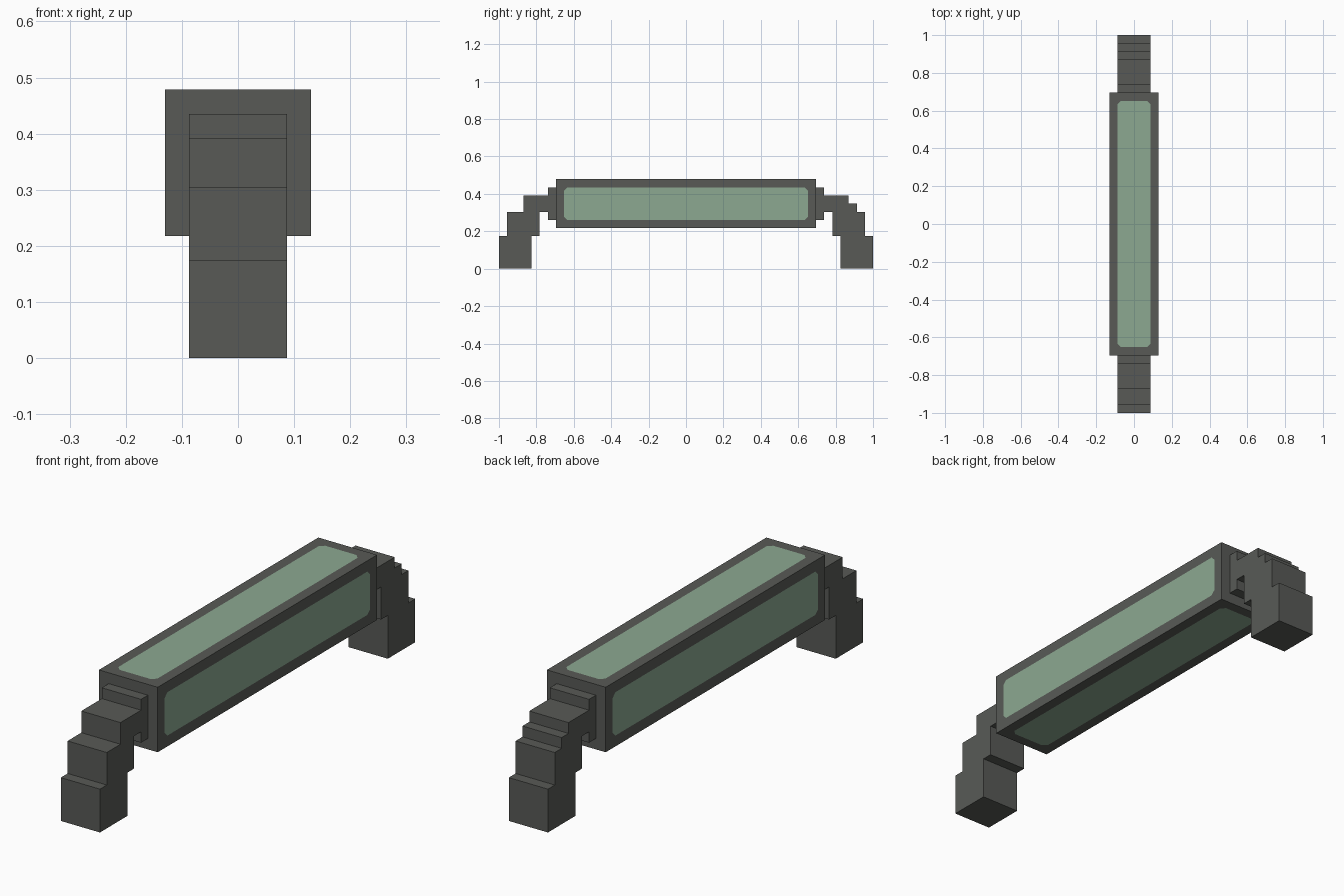
import bpy, bmesh

if "Cube" in bpy.data.objects:
    bpy.data.objects.remove(bpy.data.objects["Cube"])

U = 2 / 46  # the model sits on a grid 46 units long


def material(name, rgb):
    m = bpy.data.materials.new(name)
    m.diffuse_color = (*rgb, 1)
    m.use_nodes = True
    m.node_tree.nodes["Principled BSDF"].inputs["Base Color"].default_value = m.diffuse_color
    return m


dark = material("dark_grey", (0.098, 0.102, 0.094))
green = material("pale_green", (0.262, 0.396, 0.285))


def finish(name, bm, mats):
    bmesh.ops.recalc_face_normals(bm, faces=bm.faces)
    me = bpy.data.meshes.new(name)
    bm.to_mesh(me)
    bm.free()
    for m in mats:
        me.materials.append(m)
    ob = bpy.data.objects.new(name, me)
    bpy.context.collection.objects.link(ob)
    return ob


# Long beam with flush green panels on its four long sides
bm = bmesh.new()
bmesh.ops.create_cube(bm, size=1)
for v in bm.verts:
    v.co.x *= 6 * U
    v.co.y *= 32 * U
    v.co.z = v.co.z * 6 * U + 8 * U
bm.normal_update()
panels = [f for f in bm.faces if abs(f.normal.y) < 0.5]
bmesh.ops.inset_individual(bm, faces=panels, thickness=U, use_even_offset=True)
for f in panels:
    f.material_index = 1
corners = list({v for f in panels for v in f.verts})
bmesh.ops.bevel(bm, geom=corners, offset=0.4 * U, segments=1,
                affect='VERTICES', material=0)
finish("beam", bm, [dark, green])


# Stepped legs with mounting plates: (distance from centre, height) in units
inner = [(16, 6), (17, 6), (17, 7), (18, 7), (18, 4), (19, 4), (19, 0),
         (23, 0), (23, 4), (22, 4), (22, 7)]
top = [(20, 9), (17, 9), (17, 10), (16, 10)]


def leg(name, side, steps):
    bm = bmesh.new()
    verts = [bm.verts.new((-2 * U, side * d * U, z * U))
             for d, z in inner + steps + top]
    face = bm.faces.new(verts)
    ext = bmesh.ops.extrude_face_region(bm, geom=[face])["geom"]
    bmesh.ops.translate(bm, vec=(4 * U, 0, 0),
                        verts=[g for g in ext if isinstance(g, bmesh.types.BMVert)])
    finish(name, bm, [dark])


leg("front_leg", -1, [(20, 7)])
leg("back_leg", 1, [(21, 7), (21, 8), (20, 8)])  # has one extra step
